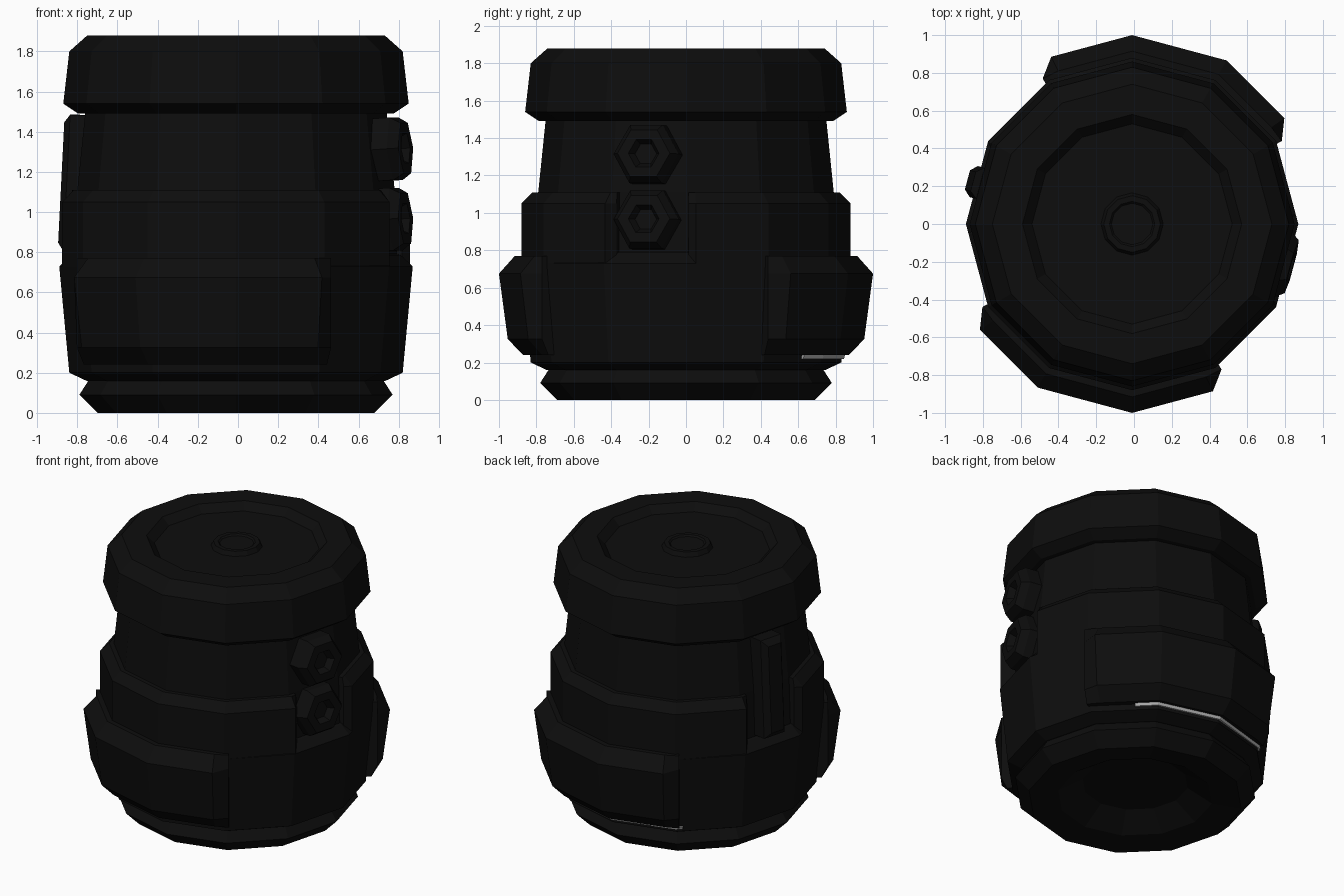
import bpy, bmesh, math
from mathutils import Matrix, Vector

if "Cube" in bpy.data.objects:
    bpy.data.objects.remove(bpy.data.objects["Cube"])

AXIS = Matrix.Translation((-0.01, 0, 0))
SIDES = 12


def material(name, v):
    m = bpy.data.materials.new(name)
    m.diffuse_color = (v, v, v, 1)
    m.use_nodes = True
    m.node_tree.nodes["Principled BSDF"].inputs["Base Color"].default_value = m.diffuse_color
    return m


BLACK = material("black", 0.004)
PALE = material("pale_grey", 0.4)


def finish(name, bm, mat=BLACK):
    bmesh.ops.remove_doubles(bm, verts=bm.verts, dist=1e-5)
    bmesh.ops.recalc_face_normals(bm, faces=bm.faces)
    me = bpy.data.meshes.new(name)
    bm.to_mesh(me)
    bm.free()
    me.materials.append(mat)
    ob = bpy.data.objects.new(name, me)
    bpy.context.collection.objects.link(ob)
    return ob


def bridge(bm, rings, closed_rings, closed_path):
    n = len(rings[0])
    for i in range(len(rings) if closed_path else len(rings) - 1):
        a, b = rings[i], rings[(i + 1) % len(rings)]
        for j in range(n if closed_rings else n - 1):
            k = (j + 1) % n
            bm.faces.new((a[j], a[k], b[k], b[j]))


def lathe(name, profile, n=SIDES, mat=AXIS):
    """Spin (radius, height) points around z."""
    bm = bmesh.new()
    rings = []
    for i in range(n):
        t = 2 * math.pi * i / n
        rings.append([bm.verts.new(mat @ Vector((r * math.cos(t), r * math.sin(t), z)))
                      for r, z in profile])
    bridge(bm, rings, False, True)
    bmesh.ops.dissolve_degenerate(bm, edges=bm.edges, dist=1e-5)
    return finish(name, bm)


def sector(name, profile, start, end, slope, clip, mat=BLACK):
    """Plate following the 12-gon from start to end degrees, with sloped ends."""
    step = 360 / SIDES
    cuts = [start, start + slope]
    cuts += [k * step for k in range(-24, 36)
             if start + slope + 1 < k * step < end - slope - 1]
    cuts += [end - slope, end]
    bm = bmesh.new()
    rings = []
    for a in cuts:
        f = math.cos(math.radians(step / 2)) / math.cos(math.radians(a % step - step / 2))
        limit = clip if a in (start, end) else 9
        t = math.radians(a)
        rings.append([bm.verts.new(AXIS @ Vector((min(r, limit) * f * math.cos(t),
                                                  min(r, limit) * f * math.sin(t), z)))
                      for r, z in profile])
    bridge(bm, rings, True, False)
    bm.faces.new(rings[0])
    bm.faces.new(rings[-1])
    return finish(name, bm, mat)


def on_face(angle, z, tilt=4):
    """Frame whose local z points outward from the wall, local y up the wall."""
    return (AXIS @ Matrix.Rotation(math.radians(angle), 4, 'Z')
            @ Matrix.Translation((0.75, 0, z))
            @ Matrix.Rotation(math.radians(90 - tilt), 4, 'Y')
            @ Matrix.Rotation(math.radians(90), 4, 'Z'))


# Foot with hollow underside
lathe("foot", [(0, .12), (.34, .12), (.5, .02), (.69, 0), (.78, .09), (.735, .16), (.6, .2)])

# Main body and neck
lathe("body", [(.6, .16), (.745, .16), (.83, .2), (.88, .73), (.82, .785),
               (.80, .79), (.79, 1.11), (.75, 1.5)])

# Lid with sunken top and centre button
lathe("lid", [(.7, 1.49), (.785, 1.49), (.86, 1.54), (.83, 1.8), (.74, 1.88), (.58, 1.88),
              (.53, 1.83), (.165, 1.83), (.15, 1.86), (.12, 1.86), (.11, 1.85), (0, 1.85)])

# Middle bands and lower armour plates, repeated half a turn apart
band = [(.76, .73), (.88, .73), (.88, 1.05), (.82, 1.11), (.76, 1.11)]
armour = [(.80, .24), (.87, .24), (.953, .325), (1.0, .675), (.915, .77), (.80, .77)]
for side, turn in (("back", 0), ("front", 180)):
    sector(side + "_band", band, 1 + turn, 153 + turn, 2.5, .83)
    sector(side + "_armour", armour, 29 + turn, 121.6 + turn, 5.8, .91)

# Pale seam under the back armour
sector("back_seam", [(.80, .22), (.845, .22), (.85, .24), (.80, .24)], 50, 123, 2, .85, PALE)

# Two hexagonal nuts on the right side
nut = [(.18, -.05), (.18, .075), (.145, .125), (.085, .125), (.06, .08), (0, .08)]
for label, z in (("upper_nut", 1.31), ("lower_nut", .96)):
    lathe(label, nut, 6, on_face(-15, z))

# Upright clip on the left side
bm = bmesh.new()
clip_frame = on_face(165, 1.14, 3)
rings = []
for w, h, d in ((.085, .34, -.05), (.085, .34, .10), (.053, .30, .137)):
    rings.append([bm.verts.new(clip_frame @ Vector((sx * w, sy * h, d)))
                  for sx, sy in ((-1, -1), (1, -1), (1, 1), (-1, 1))])
bridge(bm, rings, True, False)
bm.faces.new(rings[0])
bm.faces.new(rings[-1])
finish("left_clip", bm)
